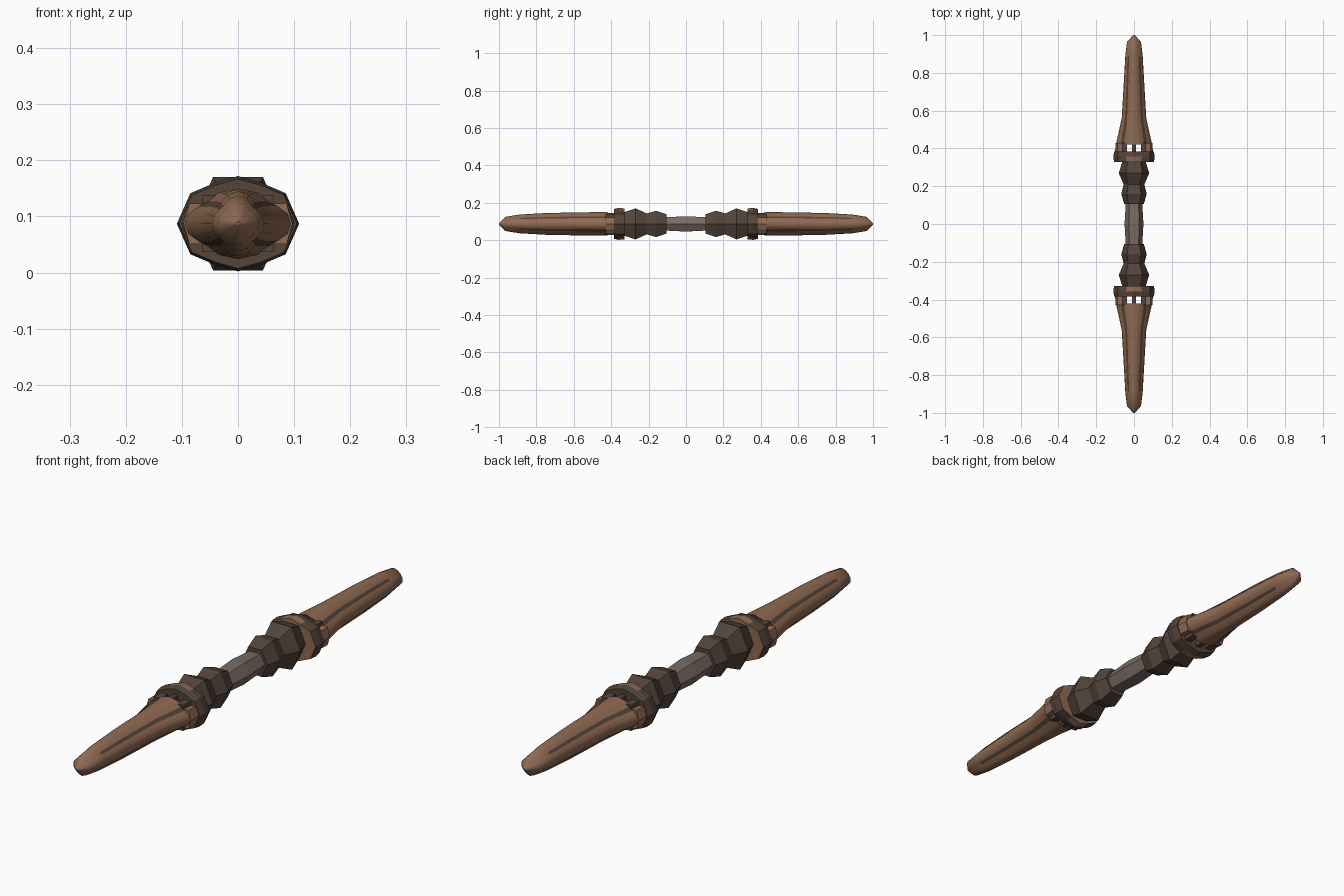
import bpy
import bmesh
import math

cube = bpy.data.objects.get("Cube")
if cube:
    bpy.data.objects.remove(cube)

CENTRE_Z = 0.087


def material(name, rgb):
    m = bpy.data.materials.new(name)
    m.use_nodes = True
    m.diffuse_color = (*rgb, 1)
    m.node_tree.nodes["Principled BSDF"].inputs["Base Color"].default_value = (*rgb, 1)
    return m


TAN, DARK, GREY = range(3)
MATERIALS = [
    material("tan brown", (0.28, 0.145, 0.085)),
    material("dark brown", (0.088, 0.058, 0.042)),
    material("warm grey", (0.19, 0.148, 0.128)),
]


def full_section(quarter):
    """Mirror a quarter outline (side point first, top last) to a closed loop."""
    half = quarter + [(-x, z) for x, z in reversed(quarter) if x > 0]
    return half + [(x, -z) for x, z in reversed(half) if z > 0]


def loft(name, section, stations, side, colour, smooth=None, x=0):
    """Sweep a section along y; stations are (y, half width, half height)."""
    bm = bmesh.new()
    rings = [[bm.verts.new((x + px * w, side * y, CENTRE_Z + pz * h)) for px, pz in section]
             for y, w, h in stations]
    n = len(section)
    for i in range(len(rings) - 1):
        for j in range(n):
            k = (j + 1) % n
            face = bm.faces.new((rings[i][j], rings[i][k], rings[i + 1][k], rings[i + 1][j]))
            mid = [(a + b) / 2 for a, b in zip(section[j], section[k])]
            face.material_index = colour(i, mid)
    for ring, i in ((rings[0], -1), (rings[-1], len(rings))):
        bm.faces.new(ring).material_index = colour(i, (0, 0))
    bmesh.ops.recalc_face_normals(bm, faces=bm.faces)
    mesh = bpy.data.meshes.new(name)
    bm.to_mesh(mesh)
    bm.free()
    for m in MATERIALS:
        mesh.materials.append(m)
    if smooth:
        mesh.shade_smooth()
        mesh.set_sharp_from_angle(angle=math.radians(smooth))
    ob = bpy.data.objects.new(name, mesh)
    bpy.context.collection.objects.link(ob)
    return ob


HEX = full_section([(1, 0), (0.55, 1)])
BOX = full_section([(1, 1)])
OVAL = full_section([(1, 0), (0.78, 0.64), (0.38, 0.86), (0, 1)])
LOBED = full_section([(1, 0), (0.94, 0.28), (0.74, 0.5), (0.56, 0.64), (0.36, 0.88), (0, 1)])


def blade_colour(i, mid):
    # dark grooves run between the side lobes and the upper and lower ridges
    groove = 0.6 < abs(mid[0]) < 0.7
    return DARK if i < 0 or (groove and i < 3) else TAN


def collar_colour(i, mid):
    # inner rim and its crown patches are tan, the outside is dark
    return TAN if i < 0 or (i == 0 and abs(mid[0]) < 0.3) else DARK


# Central bar
loft("centre_bar", HEX, [(-0.12, 0.043, 0.035), (0, 0.05, 0.041), (0.12, 0.043, 0.035)],
     1, lambda i, m: GREY)

for side, end in ((-1, "front"), (1, "back")):
    # Bulged grip
    loft(end + "_grip", HEX,
         [(0.105, 0.052, 0.052), (0.16, 0.067, 0.07), (0.21, 0.055, 0.056),
          (0.27, 0.081, 0.083), (0.34, 0.058, 0.06)], side, lambda i, m: DARK)
    # Faceted collar
    loft(end + "_collar", OVAL,
         [(0.328, 0.106, 0.083), (0.358, 0.109, 0.085), (0.385, 0.105, 0.08)],
         side, collar_colour)
    # Open root of the blade: dark ribs with slots between, tan side lobes
    for x, w, h in ((-0.05, 0.014, 0.05), (0, 0.01, 0.058), (0.05, 0.014, 0.05)):
        loft(end + "_root_rib", BOX, [(0.37, w, h), (0.43, w, h)], side,
             lambda i, m: DARK, x=x)
    for s, label in ((-1, "right"), (1, "left")):
        loft(f"{end}_{label}_root_lobe", HEX,
             [(0.37, 0.027, 0.032), (0.43, 0.023, 0.036)], side,
             lambda i, m: TAN, x=s * 0.074)
    # Long tapering blade
    loft(end + "_blade", LOBED,
         [(0.42, 0.096, 0.063), (0.56, 0.065, 0.062), (0.75, 0.054, 0.058),
          (0.89, 0.046, 0.05), (0.965, 0.037, 0.038), (1, 0.004, 0.004)],
         side, blade_colour, smooth=40)
